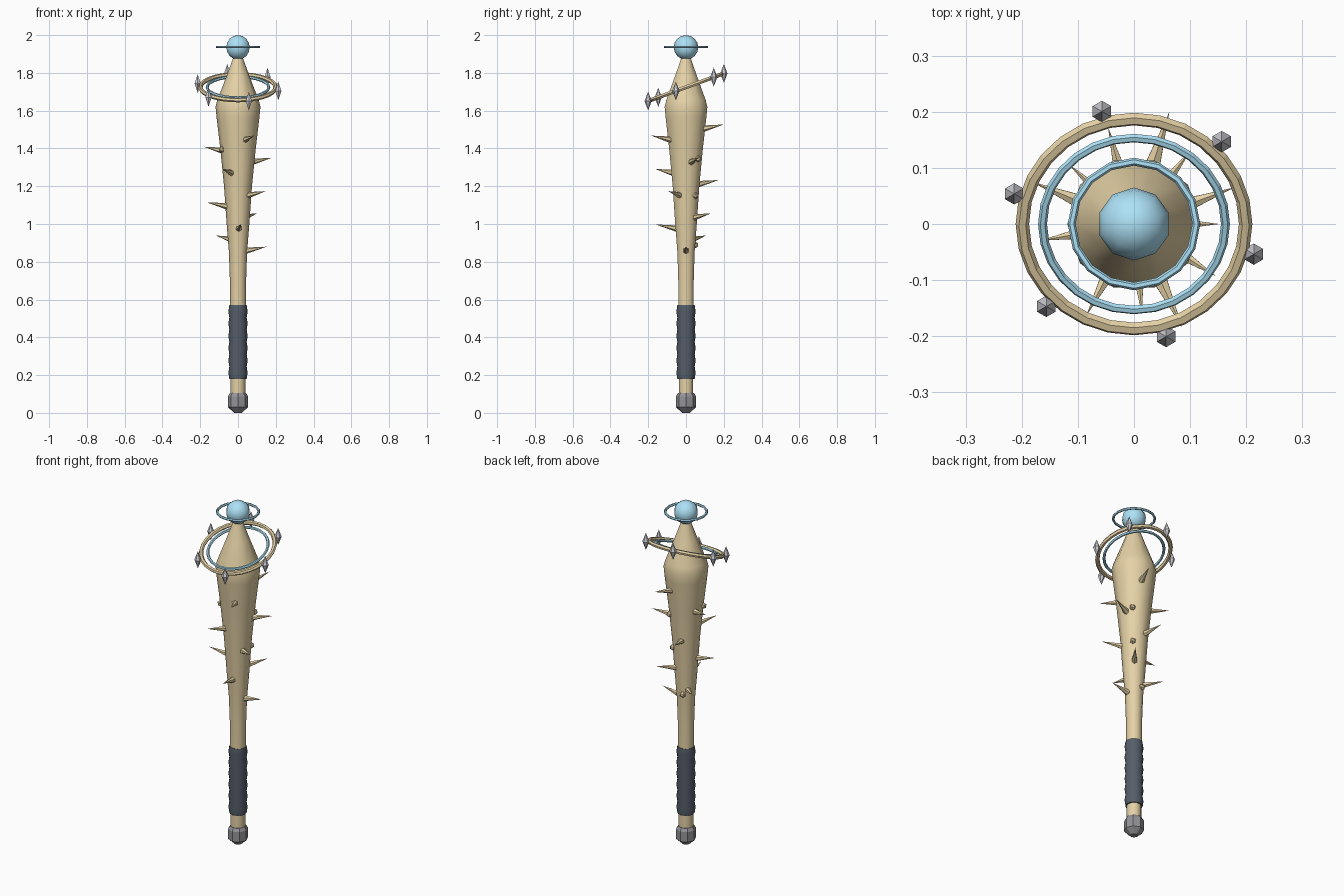
import bpy, bmesh, math
from mathutils import Vector, Matrix

if "Cube" in bpy.data.objects:
    bpy.data.objects.remove(bpy.data.objects["Cube"])


def material(name, rgb):
    m = bpy.data.materials.new(name)
    m.diffuse_color = (*rgb, 1)
    m.use_nodes = True
    m.node_tree.nodes["Principled BSDF"].inputs["Base Color"].default_value = m.diffuse_color
    return m


WOOD = material("wood", (0.78, 0.64, 0.38))
BLUE = material("blue", (0.42, 0.76, 0.93))
WRAP = material("wrap", (0.09, 0.11, 0.14))
IRON = material("iron", (0.30, 0.30, 0.32))
STEEL = material("steel", (0.62, 0.62, 0.67))


def finish(name, bm, mat, smooth=None):
    bmesh.ops.recalc_face_normals(bm, faces=bm.faces)
    me = bpy.data.meshes.new(name)
    bm.to_mesh(me)
    bm.free()
    ob = bpy.data.objects.new(name, me)
    bpy.context.collection.objects.link(ob)
    me.materials.append(mat)
    if smooth:
        bpy.ops.object.select_all(action='DESELECT')
        ob.select_set(True)
        bpy.context.view_layer.objects.active = ob
        bpy.ops.object.shade_smooth_by_angle(angle=math.radians(smooth))
    return ob


def lathe(name, profile, sides, mat, smooth=None):
    """Revolve (radius, z) points around z and cap both ends."""
    bm = bmesh.new()
    rings = [[bm.verts.new((r * math.cos(math.tau * i / sides),
                            r * math.sin(math.tau * i / sides), z))
              for i in range(sides)] for r, z in profile]
    for a, b in zip(rings, rings[1:]):
        for i in range(sides):
            j = (i + 1) % sides
            bm.faces.new((a[i], a[j], b[j], b[i]))
    bm.faces.new(rings[0])
    bm.faces.new(rings[-1])
    return finish(name, bm, mat, smooth)


def ring(name, major, minor, z, mat, segments, tilt=0):
    bpy.ops.mesh.primitive_torus_add(
        major_radius=major, minor_radius=minor, major_segments=segments,
        minor_segments=6, location=(0, 0, z), rotation=(tilt, 0, 0))
    ob = bpy.context.object
    ob.name = name
    ob.data.materials.append(mat)


# Pommel, handle, wrapped grip
lathe("pommel", [(0.02, 0.0), (0.053, 0.03), (0.053, 0.088), (0.043, 0.105)], 8, IRON)
lathe("handle", [(0.039, 0.09), (0.042, 0.62)], 10, WOOD, 40)
grip = [(0.046 + 0.005 * (k % 2), 0.18 + 0.39 * k / 12) for k in range(13)]
lathe("grip", grip, 12, WRAP, 40)

# Club body, swelling towards the top and tapering to the orb
BODY = [(0.043, 0.57), (0.043, 0.70), (0.048, 0.85), (0.060, 1.0), (0.074, 1.2),
        (0.094, 1.4), (0.113, 1.56), (0.119, 1.62), (0.110, 1.655),
        (0.062, 1.78), (0.022, 1.89)]
lathe("club_body", BODY, 10, WOOD, 40)


def body_radius(z):
    for (r0, z0), (r1, z1) in zip(BODY, BODY[1:]):
        if z0 <= z <= z1:
            return r0 + (r1 - r0) * (z - z0) / (z1 - z0)


# Thorns spiralling up the body
bm = bmesh.new()
for i in range(12):
    a = math.radians(137.5 * i)
    out = Vector((math.cos(a), math.sin(a), 0))
    tip_z = 0.88 + 0.0588 * i
    r = body_radius(tip_z - 0.02)
    base = out * (r - 0.015) + Vector((0, 0, tip_z - 0.023))
    tip = out * (r + 0.103) + Vector((0, 0, tip_z))
    d = tip - base
    m = Matrix.Translation((base + tip) / 2) @ d.to_track_quat('Z', 'Y').to_matrix().to_4x4()
    bmesh.ops.create_cone(bm, cap_ends=True, segments=6, radius1=0.018, radius2=0,
                          depth=d.length, matrix=m)
finish("thorns", bm, WOOD)

# Small knots in the wood
bm = bmesh.new()
for deg, z in ((45, 1.15), (45, 1.345), (205, 1.395), (105, 0.89)):
    a, r = math.radians(deg), body_radius(z)
    bmesh.ops.create_icosphere(bm, subdivisions=1, radius=0.018, matrix=Matrix.Translation(
        (r * math.cos(a), r * math.sin(a), z)))
finish("knots", bm, WOOD)

# Orb and its halo
bm = bmesh.new()
bmesh.ops.create_uvsphere(bm, u_segments=10, v_segments=8, radius=0.065,
                          matrix=Matrix.Translation((0, 0, 1.935)))
finish("orb", bm, BLUE, 60)
ring("halo", 0.111, 0.007, 1.937, BLUE, 16)

# Tilted double ring
TILT, RZ = math.radians(20), 1.724
ring("outer_ring", 0.199, 0.012, RZ, WOOD, 28, TILT)
ring("inner_ring", 0.163, 0.008, RZ, BLUE, 28, TILT)

# Upright double-pointed shards around the outer ring
bm = bmesh.new()
for k in range(6):
    a = math.radians(45 + 60 * k)
    p = Matrix.Rotation(TILT, 3, 'X') @ Vector((math.cos(a), math.sin(a), 0)) * 0.221
    p.z += RZ
    ends = [bm.verts.new(p + Vector((0, 0, s * 0.05))) for s in (-1, 1)]
    belt = [bm.verts.new(p + 0.019 * Vector((math.sin(math.tau * i / 6),
                                             math.cos(math.tau * i / 6), 0)))
            for i in range(6)]
    for i in range(6):
        for e in ends:
            bm.faces.new((belt[i], belt[(i + 1) % 6], e))
finish("shards", bm, STEEL)
